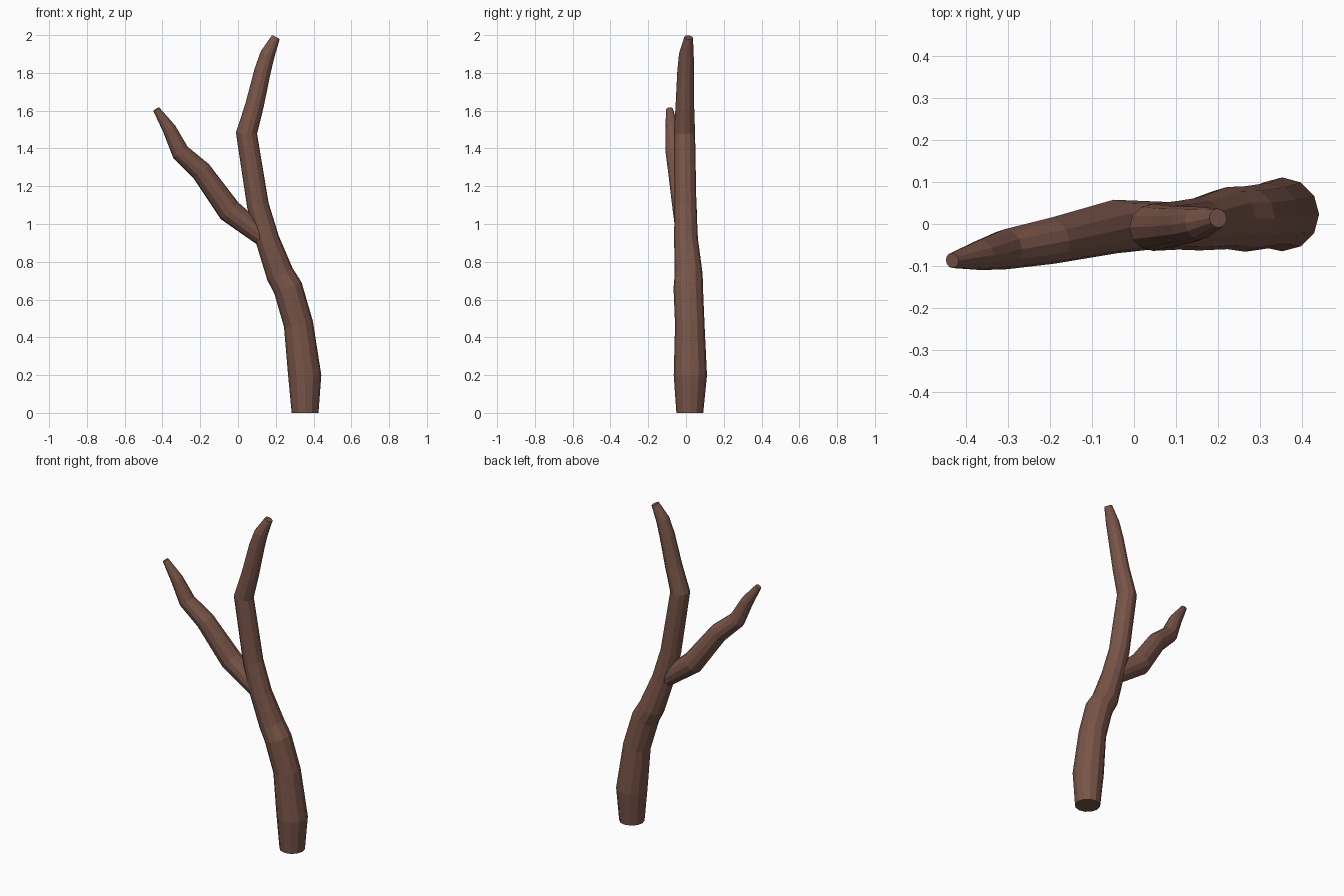
import bpy, bmesh, math
from mathutils import Vector

if "Cube" in bpy.data.objects:
    bpy.data.objects.remove(bpy.data.objects["Cube"])

SIDES = 12

bark = bpy.data.materials.new("bark")
bark.diffuse_color = (0.19, 0.09, 0.065, 1)
bark.use_nodes = True
bark.node_tree.nodes["Principled BSDF"].inputs["Base Color"].default_value = bark.diffuse_color


def limb(name, stations, upright=0):
    """Tapered faceted tube through (x, y, z, radius) stations."""
    pts = [Vector(s[:3]) for s in stations]
    bm = bmesh.new()
    rings = []
    for i, p in enumerate(pts):
        if i < upright:
            t = Vector((0, 0, 1))
        else:
            t = Vector((0, 0, 0))
            if i > 0:
                t += (p - pts[i - 1]).normalized()
            if i < len(pts) - 1:
                t += (pts[i + 1] - p).normalized()
            t.normalize()
        v = Vector((0, 1, 0))
        v = (v - t * v.dot(t)).normalized()
        u = v.cross(t)
        r = stations[i][3]
        rings.append([bm.verts.new(p + r * (u * math.cos(a) + v * math.sin(a)))
                      for a in (2 * math.pi * k / SIDES for k in range(SIDES))])
    for a, b in zip(rings, rings[1:]):
        for k in range(SIDES):
            n = (k + 1) % SIDES
            bm.faces.new((a[k], a[n], b[n], b[k]))
    bm.faces.new(rings[0][::-1])
    bm.faces.new(rings[-1])
    bmesh.ops.recalc_face_normals(bm, faces=bm.faces[:])
    mesh = bpy.data.meshes.new(name)
    bm.to_mesh(mesh)
    bm.free()
    mesh.materials.append(bark)
    obj = bpy.data.objects.new(name, mesh)
    bpy.context.collection.objects.link(obj)
    return obj


# Crooked main trunk
limb("trunk", [
    (0.355, 0.02, 0.0, 0.071),
    (0.353, 0.023, 0.2, 0.088),
    (0.32, 0.02, 0.47, 0.078),
    (0.265, 0.012, 0.66, 0.078),
    (0.222, 0.014, 0.735, 0.074),
    (0.155, 0.0, 0.92, 0.063),
    (0.105, -0.003, 1.10, 0.058),
    (0.045, -0.008, 1.48, 0.056),
    (0.088, -0.006, 1.63, 0.049),
    (0.13, -0.002, 1.81, 0.044),
    (0.157, 0.002, 1.90, 0.039),
    (0.20, 0.014, 1.988, 0.023),
], upright=2)

# Side branch forking left
limb("side_branch", [
    (0.14, 0.0, 0.925, 0.05),
    (-0.045, -0.006, 1.07, 0.064),
    (-0.195, -0.04, 1.28, 0.055),
    (-0.305, -0.06, 1.38, 0.048),
    (-0.365, -0.074, 1.505, 0.036),
    (-0.433, -0.087, 1.608, 0.018),
])
